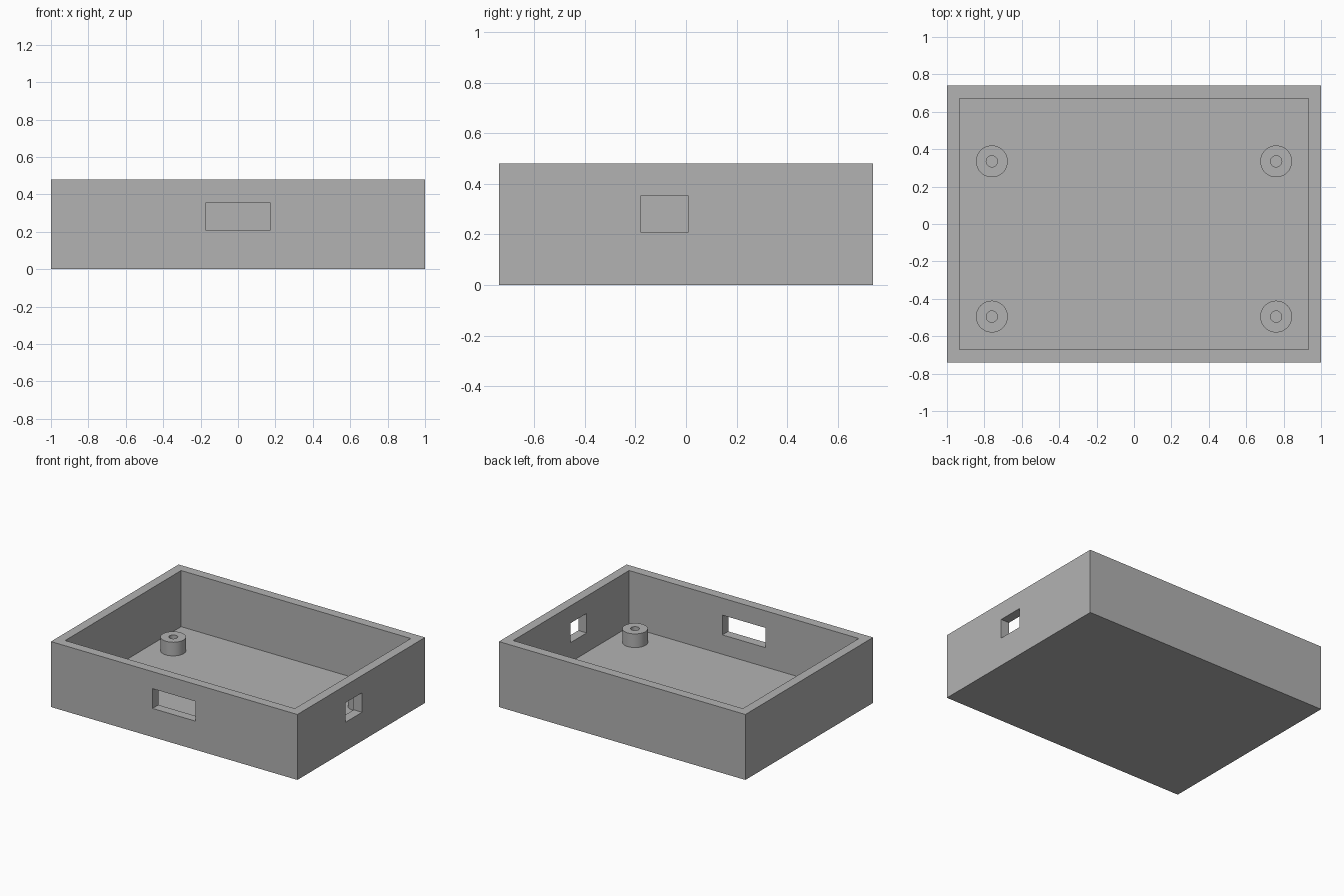
import bpy
import bmesh
import math
from mathutils import Matrix, Vector

cube = bpy.data.objects.get("Cube")
if cube:
    bpy.data.objects.remove(cube, do_unlink=True)

HALF_X, HALF_Y, HEIGHT = 1.0, 0.74, 0.48
WALL = FLOOR = 0.068
POST_TOP, POST_R, HOLE_R = 0.168, 0.085, 0.03

grey = bpy.data.materials.new("plain grey")
grey.use_nodes = True
colour = (0.448, 0.448, 0.448, 1)
grey.diffuse_color = colour
grey.node_tree.nodes["Principled BSDF"].inputs["Base Color"].default_value = colour


def add_object(name, bm):
    bmesh.ops.recalc_face_normals(bm, faces=bm.faces)
    mesh = bpy.data.meshes.new(name)
    bm.to_mesh(mesh)
    bm.free()
    mesh.materials.append(grey)
    obj = bpy.data.objects.new(name, mesh)
    bpy.context.collection.objects.link(obj)
    return obj


def box(name, low, high):
    low, high = Vector(low), Vector(high)
    bm = bmesh.new()
    bmesh.ops.create_cube(bm, size=1, matrix=Matrix.Translation((low + high) / 2)
                          @ Matrix.Diagonal((*(high - low), 1)))
    return add_object(name, bm)


def activate(obj):
    bpy.ops.object.select_all(action="DESELECT")
    obj.select_set(True)
    bpy.context.view_layer.objects.active = obj


def cut(target, cutter):
    cutter.hide_render = True
    mod = target.modifiers.new("cut", "BOOLEAN")
    mod.operation, mod.solver, mod.object = "DIFFERENCE", "EXACT", cutter
    activate(target)
    bpy.ops.object.modifier_apply(modifier=mod.name)
    bpy.data.objects.remove(cutter, do_unlink=True)


# Open tray with a hollow interior
tray = box("tray", (-HALF_X, -HALF_Y, 0), (HALF_X, HALF_Y, HEIGHT))
cut(tray, box("cavity", (WALL - HALF_X, WALL - HALF_Y, FLOOR),
              (HALF_X - WALL, HALF_Y - WALL, HEIGHT + 0.2)))

# Port openings in the front and +x walls
cut(tray, box("front_port", (-0.175, -HALF_Y - 0.1, 0.21),
              (0.175, -HALF_Y + 0.15, 0.355)))
cut(tray, box("side_port", (HALF_X - 0.15, -0.18, 0.21),
              (HALF_X + 0.1, 0.01, 0.353)))


# Hollow screw posts standing on the floor
def post(name, x, y):
    bm = bmesh.new()
    base = FLOOR - 0.01
    profile = [(HOLE_R, base), (HOLE_R, POST_TOP), (POST_R, POST_TOP), (POST_R, base)]
    verts = [bm.verts.new((r, 0, z)) for r, z in profile]
    edges = [bm.edges.new((verts[i], verts[(i + 1) % 4])) for i in range(4)]
    bmesh.ops.spin(bm, geom=verts + edges, cent=(0, 0, 0), axis=(0, 0, 1),
                   angle=math.tau, steps=48, use_merge=True)
    bmesh.ops.remove_doubles(bm, verts=bm.verts, dist=0.0001)
    obj = add_object(name, bm)
    obj.location = (x, y, 0)
    activate(obj)
    bpy.ops.object.shade_smooth_by_angle(angle=math.radians(30))


for side, x in (("left", 0.76), ("right", -0.76)):
    for end, y in (("front", -0.495), ("back", 0.335)):
        post(f"{end}_{side}_post", x, y)
